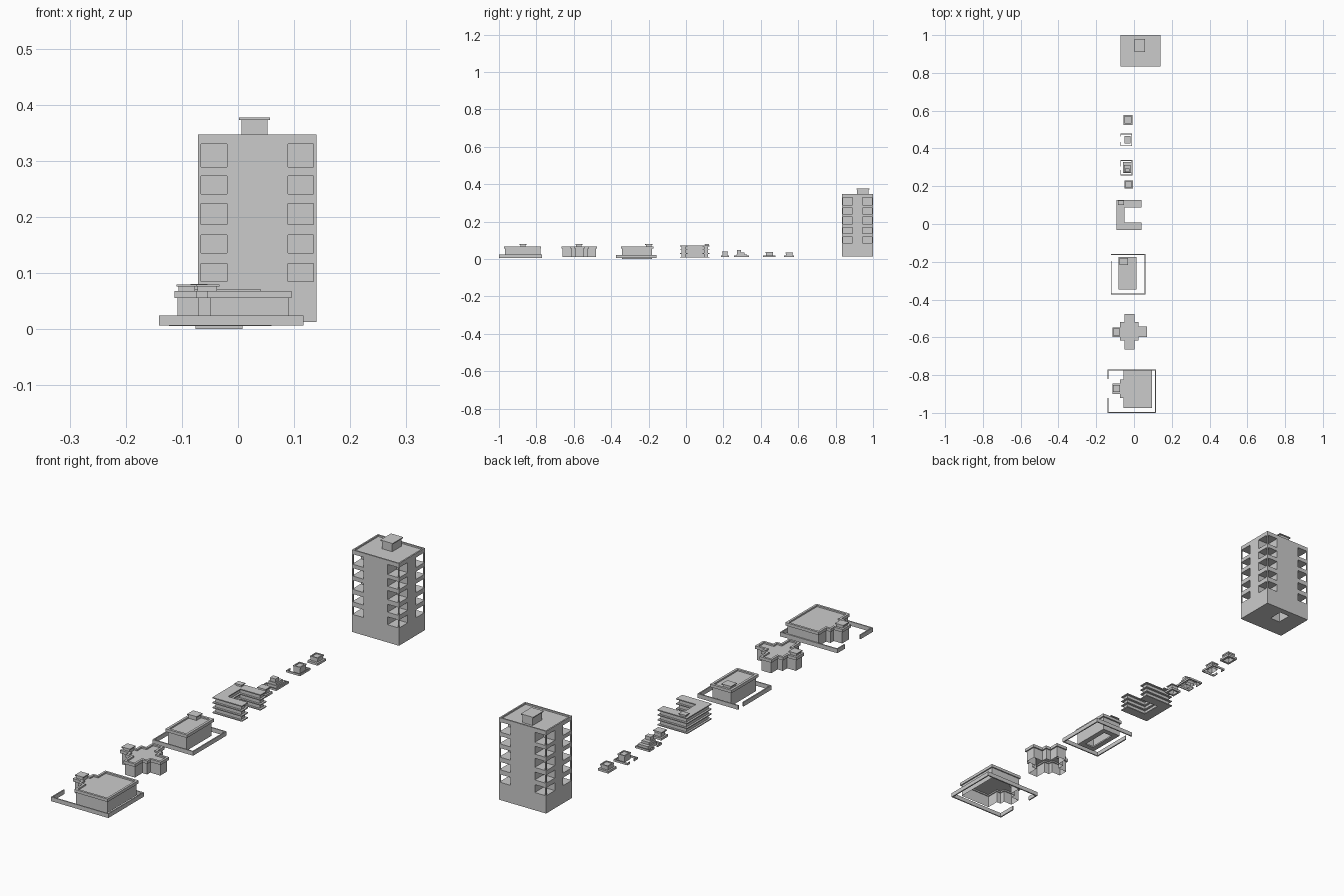
import bpy, bmesh

if "Cube" in bpy.data.objects:
    bpy.data.objects.remove(bpy.data.objects["Cube"])


def finish(name, bm):
    bmesh.ops.recalc_face_normals(bm, faces=bm.faces)
    me = bpy.data.meshes.new(name)
    bm.to_mesh(me)
    bm.free()
    ob = bpy.data.objects.new(name, me)
    bpy.context.collection.objects.link(ob)
    return ob


def add_prism(bm, pts, z0, z1, bottom=True):
    lo = [bm.verts.new((x, y, z0)) for x, y in pts]
    hi = [bm.verts.new((x, y, z1)) for x, y in pts]
    n = len(pts)
    for i in range(n):
        j = (i + 1) % n
        bm.faces.new((lo[i], lo[j], hi[j], hi[i]))
    bm.faces.new(hi)
    if bottom:
        bm.faces.new(lo[::-1])


def prism(name, pts, z0, z1, bottom=True):
    bm = bmesh.new()
    add_prism(bm, pts, z0, z1, bottom)
    return finish(name, bm)


def rect(x0, x1, y0, y1):
    return [(x0, y0), (x1, y0), (x1, y1), (x0, y1)]


def offset(pts, d):
    # grow a counter-clockwise right-angled outline by d
    out = []
    for i, (x, y) in enumerate(pts):
        nx = ny = 0
        for a, b in ((pts[i - 1], pts[i]), (pts[i], pts[(i + 1) % len(pts)])):
            dx, dy = b[0] - a[0], b[1] - a[1]
            if abs(dy) > abs(dx):
                nx = 1 if dy > 0 else -1
            else:
                ny = -1 if dx > 0 else 1
        out.append((x + nx * d, y + ny * d))
    return out


def ring(name, pts, d_out, d_in, z0, z1):
    bm = bmesh.new()
    loops = [[bm.verts.new((x, y, z)) for x, y in offset(pts, d)]
             for d, z in ((d_out, z0), (d_out, z1), (d_in, z1), (d_in, z0))]
    n = len(pts)
    for k in range(4):
        a, b = loops[k], loops[(k + 1) % 4]
        for i in range(n):
            j = (i + 1) % n
            bm.faces.new((a[i], a[j], b[j], b[i]))
    return finish(name, bm)


def yard_wall(name, x0, x1, y0, y1, g0, g1, z0, z1, t=0.005):
    # C-shaped enclosure with an entrance gap on the left side
    prism(name, [(x0, g0), (x0, y0), (x1, y0), (x1, y1), (x0, y1), (x0, g1),
                 (x0 + t, g1), (x0 + t, y1 - t), (x1 - t, y1 - t),
                 (x1 - t, y0 + t), (x0 + t, y0 + t), (x0 + t, g0)], z0, z1)


def roof_box(name, x0, x1, y0, y1, z0, z1, lip=0.004, cap=0.004):
    prism(name, rect(x0 + lip, x1 - lip, y0 + lip, y1 - lip), z0, z1 - cap, False)
    prism(name + "_cap", rect(x0, x1, y0, y1), z1 - cap, z1)


# Tower with corner balconies cut into every floor
X0, X1, Y0, Y1 = -0.071, 0.14, 0.834, 1.0
tower = prism("tower_body", rect(X0, X1, Y0, Y1), 0.013, 0.347)
floors = [(0.289, 0.330), (0.241, 0.273), (0.187, 0.224), (0.136, 0.168), (0.085, 0.117)]
bm = bmesh.new()
for z0, z1 in floors:
    for xa, xb in ((X0 - 0.05, X0 + 0.051), (X1 - 0.051, X1 + 0.05)):
        for ya, yb in ((Y0 - 0.05, Y0 + 0.056), (Y1 - 0.056, Y1 + 0.05)):
            add_prism(bm, rect(xa, xb, ya, yb), z0, z1)
add_prism(bm, rect(X0 + 0.006, X1 - 0.006, Y0 + 0.006, Y1 - 0.006), 0.341, 0.36)
add_prism(bm, rect(0.006, 0.052, 0.915, 0.975), 0.0, 0.08)
cutter = finish("tower_cutter", bm)
cutter.hide_render = True
mod = tower.modifiers.new("recesses", 'BOOLEAN')
mod.operation = 'DIFFERENCE'
mod.solver = 'EXACT'
mod.object = cutter
bpy.context.view_layer.objects.active = tower
bpy.ops.object.modifier_apply(modifier=mod.name)
bpy.data.objects.remove(cutter)

# Balcony corner posts
bm = bmesh.new()
for z0, z1 in floors:
    for x in (X0, X1 - 0.005):
        for y in (Y0, Y1 - 0.005):
            add_prism(bm, rect(x, x + 0.005, y, y + 0.005), z0, z1)
finish("balcony_posts", bm)
roof_box("tower_penthouse", 0.002, 0.057, 0.911, 0.98, 0.341, 0.377)

# Walled hall with stepped entrance
hall = [(-0.05, -0.968), (0.09, -0.968), (0.09, -0.779), (-0.05, -0.779),
        (-0.05, -0.828), (-0.07, -0.828), (-0.07, -0.849), (-0.108, -0.849),
        (-0.108, -0.894), (-0.07, -0.894), (-0.07, -0.916), (-0.05, -0.916)]
prism("hall_walls", hall, 0.008, 0.062, False)
ring("hall_parapet", hall, 0.005, -0.004, 0.056, 0.068)
roof_box("hall_roof_hatch", -0.11, -0.073, -0.89, -0.853, 0.062, 0.08)
yard_wall("hall_yard_wall", -0.141, 0.117, -1.0, -0.771, -0.92, -0.82, 0.007, 0.024)

# Cross-shaped house
cross = [(-0.045, -0.66), (-0.002, -0.66), (-0.002, -0.612), (0.02, -0.612),
         (0.02, -0.592), (0.065, -0.592), (0.065, -0.548), (0.02, -0.548),
         (0.02, -0.524), (-0.002, -0.524), (-0.002, -0.482), (-0.045, -0.482),
         (-0.045, -0.524), (-0.068, -0.524), (-0.068, -0.552), (-0.108, -0.552),
         (-0.108, -0.592), (-0.068, -0.592), (-0.068, -0.612), (-0.045, -0.612)]
prism("cross_house_walls", cross, 0.01, 0.062, False)
ring("cross_house_parapet", cross, 0.005, -0.004, 0.056, 0.068)
roof_box("cross_house_roof_hatch", -0.11, -0.073, -0.591, -0.554, 0.062, 0.08)

# Rectangular house in a yard
block = rect(-0.076, 0.008, -0.342, -0.181)
prism("block_walls", block, 0.0, 0.062, False)
ring("block_base_frame", block, 0.0, -0.022, 0.0, 0.006)
ring("block_parapet", block, 0.006, -0.004, 0.056, 0.068)
roof_box("block_roof_hatch", -0.076, -0.033, -0.218, -0.18, 0.062, 0.08)
yard_wall("block_yard_wall", -0.123, 0.06, -0.374, -0.159, -0.195, -0.165, 0.006, 0.023)

# U-shaped apartments with projecting floor slabs
ushape = [(-0.093, -0.032), (0.04, -0.032), (0.04, 0.007), (-0.05, 0.007),
          (-0.05, 0.087), (0.04, 0.087), (0.04, 0.126), (-0.093, 0.126)]
prism("apartment_walls", offset(ushape, -0.008), 0.008, 0.07, False)
for i, z in enumerate((0.008, 0.028, 0.048, 0.068)):
    prism("apartment_slab_%d" % i, ushape, z, z + 0.004)
roof_box("apartment_roof_hatch", -0.085, -0.054, 0.1, 0.124, 0.072, 0.081, 0.003, 0.003)

# Small kiosk with a cap
ring("kiosk_base", rect(-0.05, -0.006, 0.187, 0.23), 0, -0.008, 0.01, 0.019)
prism("kiosk_body", rect(-0.043, -0.013, 0.195, 0.222), 0.01, 0.032, False)
roof_box("kiosk_roof", -0.048, -0.01, 0.192, 0.225, 0.03, 0.04)

# Stepped terrace house
yard_wall("terrace_yard_wall", -0.072, -0.008, 0.257, 0.338, 0.285, 0.305, 0.01, 0.018, 0.004)
for i, (y1, z1, m) in enumerate(((0.327, 0.024, 0.0), (0.312, 0.034, 0.005), (0.295, 0.048, 0.01))):
    prism("terrace_step_%d" % i, rect(-0.058 + m, -0.013 - m, 0.269 + m / 2, y1), 0.01, z1, False)

# Cottage with a yard
yard_wall("cottage_yard_wall", -0.072, -0.01, 0.412, 0.479, 0.435, 0.462, 0.01, 0.018, 0.004)
prism("cottage_body", rect(-0.049, -0.02, 0.428, 0.464), 0.01, 0.035, False)
ring("cottage_parapet", rect(-0.049, -0.02, 0.428, 0.464), 0.002, -0.003, 0.033, 0.038)

# Last hut on a broad base
ring("hut_base", rect(-0.055, -0.009, 0.525, 0.578), 0, -0.009, 0.01, 0.019)
prism("hut_body", rect(-0.048, -0.016, 0.535, 0.57), 0.01, 0.033, False)
ring("hut_parapet", rect(-0.048, -0.016, 0.535, 0.57), 0.002, -0.003, 0.03, 0.036)
